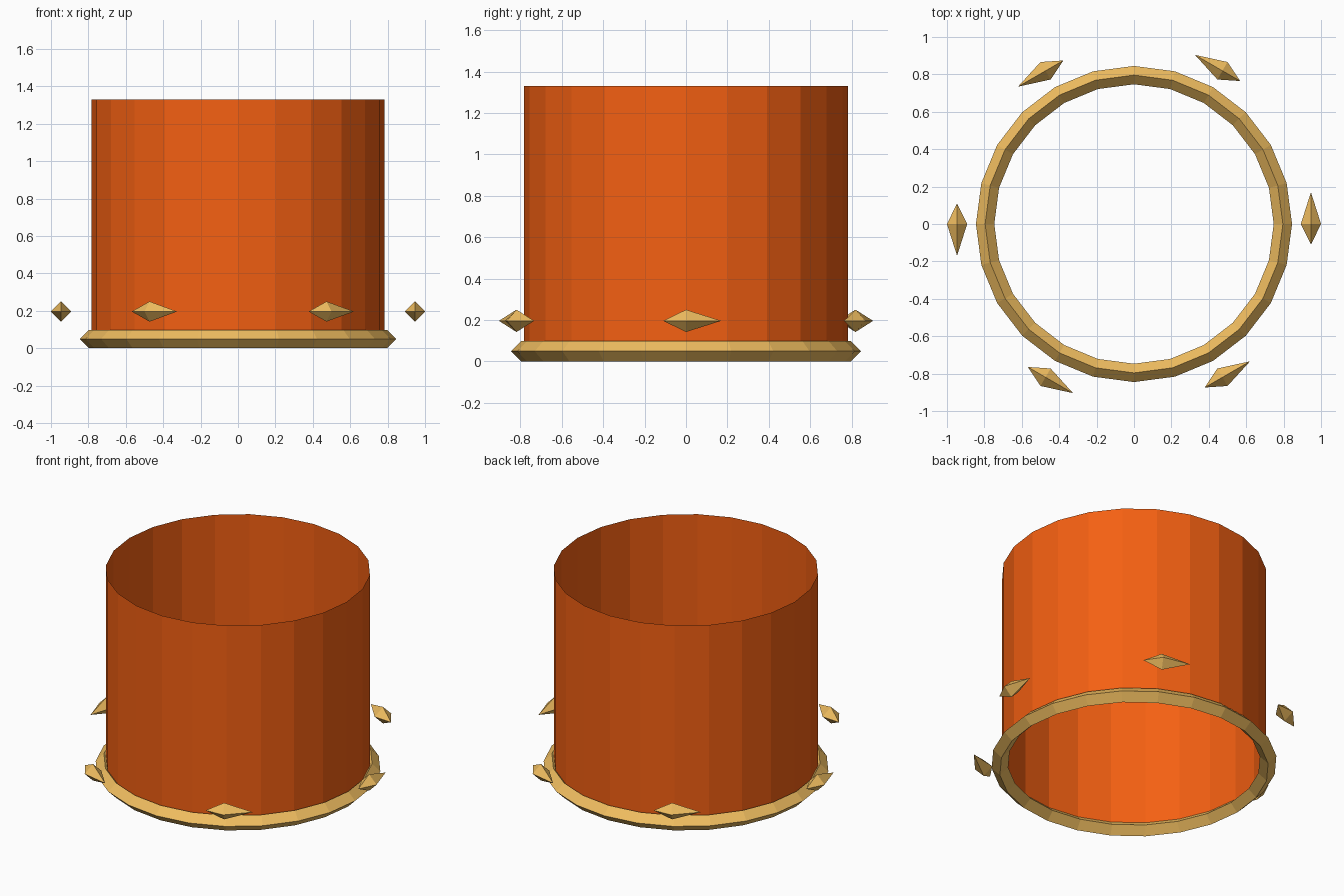
import bpy
import bmesh
from math import pi, cos, sin

if "Cube" in bpy.data.objects:
    bpy.data.objects.remove(bpy.data.objects["Cube"])

SIDES = 24


def material(name, color):
    m = bpy.data.materials.new(name)
    m.diffuse_color = color
    m.use_nodes = True
    m.node_tree.nodes["Principled BSDF"].inputs["Base Color"].default_value = m.diffuse_color
    return m


orange = material("orange", (0.91, 0.117, 0.006, 1))
gold = material("gold", (0.87, 0.51, 0.117, 1))

# Open, thin-walled tube
bottom, top = 0.049, 1.33
bpy.ops.mesh.primitive_cylinder_add(vertices=SIDES, radius=0.783, depth=top - bottom,
                                    end_fill_type='NOTHING',
                                    location=(0, 0, (top + bottom) / 2))
tube = bpy.context.object
tube.name = "tube_wall"
tube.data.materials.append(orange)

# Base ring with a diamond cross-section
bpy.ops.mesh.primitive_torus_add(major_segments=SIDES, minor_segments=4,
                                 major_radius=0.796, minor_radius=0.049,
                                 location=(0, 0, 0.049))
ring = bpy.context.object
ring.name = "base_ring"
ring.data.materials.append(gold)

# Floating shard: stretched octahedron, long tip along local +y
half, long_tip, short_tip = 0.054, 0.17, 0.11
bm = bmesh.new()
girdle = [bm.verts.new((half * cos(i * pi / 2), 0, half * sin(i * pi / 2))) for i in range(4)]
for y in (long_tip, -short_tip):
    tip = bm.verts.new((0, y, 0))
    for i in range(4):
        bm.faces.new((girdle[i], girdle[(i + 1) % 4], tip))
bmesh.ops.recalc_face_normals(bm, faces=bm.faces)
shard_mesh = bpy.data.meshes.new("shard")
bm.to_mesh(shard_mesh)
bm.free()
shard_mesh.materials.append(gold)

# Six shards circling the tube
for k in range(6):
    a = k * pi / 3
    shard = bpy.data.objects.new(f"shard_{k + 1}", shard_mesh)
    shard.location = (0.946 * cos(a), 0.946 * sin(a), 0.196)
    shard.rotation_euler.z = a
    bpy.context.collection.objects.link(shard)
